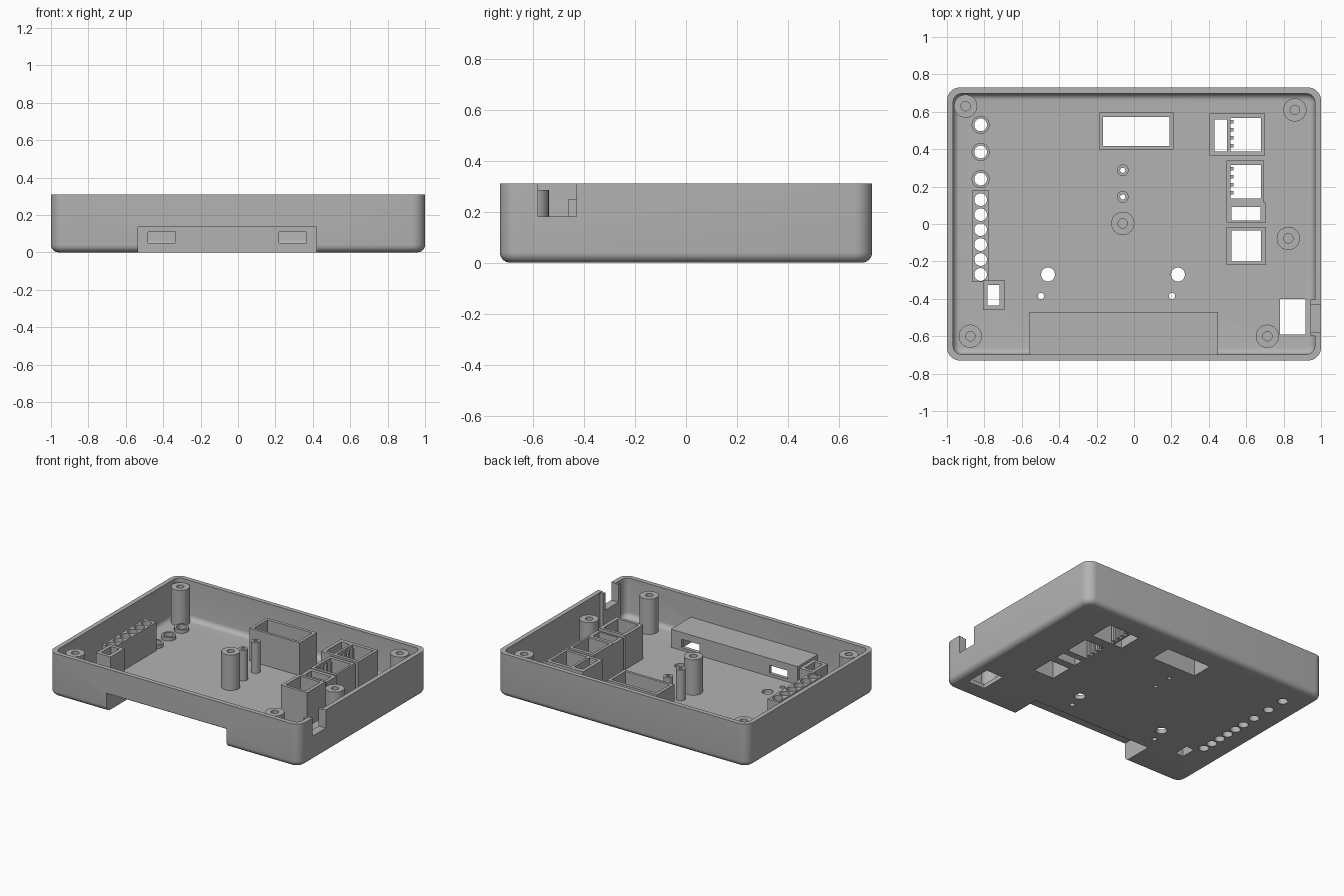
import bpy, bmesh
from mathutils import Matrix, Vector

if "Cube" in bpy.data.objects:
    bpy.data.objects.remove(bpy.data.objects["Cube"])

grey = bpy.data.materials.new("plain_grey")
grey.use_nodes = True
colour = (0.45, 0.45, 0.45, 1)
grey.diffuse_color = colour
grey.node_tree.nodes["Principled BSDF"].inputs["Base Color"].default_value = colour

TOP, FLOOR, BASE = 0.31, 0.03, 0.015


def add_box(bm, x0, x1, y0, y1, z0, z1):
    mid = Vector(((x0 + x1) / 2, (y0 + y1) / 2, (z0 + z1) / 2))
    size = Matrix.Diagonal((x1 - x0, y1 - y0, z1 - z0, 1))
    bmesh.ops.create_cube(bm, size=1, matrix=Matrix.Translation(mid) @ size)


def add_rod(bm, x, y, r, z0, z1, sides=32):
    bmesh.ops.create_cone(bm, cap_ends=True, segments=sides, radius1=r, radius2=r,
                          depth=z1 - z0, matrix=Matrix.Translation((x, y, (z0 + z1) / 2)))


def finish(bm, name):
    mesh = bpy.data.meshes.new(name)
    bm.to_mesh(mesh)
    bm.free()
    mesh.materials.append(grey)
    ob = bpy.data.objects.new(name, mesh)
    bpy.context.collection.objects.link(ob)
    return ob


def boxes(name, *specs):
    bm = bmesh.new()
    for s in specs:
        add_box(bm, *s)
    return finish(bm, name)


def rods(name, *specs):
    bm = bmesh.new()
    for s in specs:
        add_rod(bm, *s)
    return finish(bm, name)


def rounded_box(name, x, y, z0, z1, corner, bottom):
    bm = bmesh.new()
    add_box(bm, -x, x, -y, y, z0, z1)
    upright = [e for e in bm.edges if abs(e.verts[0].co.z - e.verts[1].co.z) > 0.01]
    bmesh.ops.bevel(bm, geom=upright, offset=corner, segments=8, profile=0.5, affect='EDGES')
    low = [e for e in bm.edges if all(v.co.z < z0 + 0.001 for v in e.verts)]
    bmesh.ops.bevel(bm, geom=low, offset=bottom, segments=6, profile=0.5, affect='EDGES')
    return finish(bm, name)


def activate(ob):
    bpy.ops.object.select_all(action='DESELECT')
    ob.select_set(True)
    bpy.context.view_layer.objects.active = ob


def cut(ob, *cutters):
    activate(ob)
    for c in cutters:
        m = ob.modifiers.new("cut", 'BOOLEAN')
        m.operation, m.solver, m.object = 'DIFFERENCE', 'EXACT', c
        bpy.ops.object.modifier_apply(modifier=m.name)


# Cutters
LOW, HIGH = -0.1, 0.5
windows = {
    "display": (-0.165, 0.19, 0.417, 0.572),
    "jack_a": (0.515, 0.68, 0.388, 0.567),
    "jack_a_side": (0.43, 0.497, 0.388, 0.56),
    "jack_b": (0.515, 0.68, 0.137, 0.315),
    "jack_c": (0.52, 0.677, 0.02, 0.09),
    "jack_d": (0.52, 0.68, -0.2, -0.035),
    "switch": (-0.783, -0.718, -0.435, -0.325),
    "side_port": (0.78, 0.917, -0.59, -0.4),
}
window_cut = boxes("window_cutter", *[w + (LOW, HIGH) for w in windows.values()])
strip_ys = [0.13 - 0.08 * i for i in range(6)]
ring_ys = [0.53, 0.385, 0.24]
pins = [(-0.06, 0.287), (-0.06, 0.145)]
light_cut = rods("light_hole_cutter",
                 *[(-0.82, y, 0.034, LOW, HIGH) for y in strip_ys + ring_ys],
                 *[(x, y, 0.014, LOW, HIGH) for x, y in pins],
                 *[(x, -0.27, 0.037, LOW, HIGH) for x in (-0.46, 0.235)],
                 *[(x, -0.385, 0.017, LOW, HIGH) for x in (-0.497, 0.203)])
recess_cut = boxes("recess_cutter", (-0.535, 0.42, -0.9, -0.495, LOW, 0.135))
notch_cut = boxes("notch_cutter", (0.88, 1.1, -0.58, -0.43, 0.18, HIGH))
slot_cut = boxes("slot_cutter", (-0.48, -0.335, -0.55, -0.4, 0.05, 0.11),
                 (0.22, 0.365, -0.55, -0.4, 0.05, 0.11))
cavity = rounded_box("cavity_cutter", 0.967, 0.697, FLOOR, HIGH, 0.045, 0.035)

# Open tray
tray = rounded_box("tray", 1.0, 0.73, 0, TOP, 0.07, 0.04)
cut(tray, cavity, window_cut, light_cut, recess_cut, notch_cut)

# Raised front housing with two slots over the recess
housing = boxes("front_housing", (-0.56, 0.45, -0.715, -0.47, BASE, 0.16))
cut(housing, recess_cut, slot_cut)

# Thickened wall around the side notch
guide = boxes("notch_guide", (0.943, 0.98, -0.6, -0.405, BASE, TOP - 0.005))
cut(guide, notch_cut)

# Rectangular shafts around the floor windows
shafts = {
    "display_shaft": (-0.187, 0.212, 0.398, 0.595, BASE, 0.265),
    "jack_shaft_a": (0.405, 0.7, 0.365, 0.592, BASE, 0.27),
    "jack_shaft_b": (0.495, 0.695, 0.116, 0.34, BASE, 0.27),
    "jack_shaft_c": (0.495, 0.702, 0.005, 0.115, BASE, 0.265),
    "jack_shaft_d": (0.495, 0.705, -0.22, -0.015, BASE, 0.275),
    "switch_shaft": (-0.807, -0.692, -0.46, -0.3, BASE, 0.25),
}
for name, spec in shafts.items():
    cut(boxes(name, spec), window_cut)

# Contact combs inside two of the shafts
for name, y0 in (("comb_a", 0.388), ("comb_b", 0.137)):
    boxes(name, *[(0.51, 0.532, y0 + 0.02 + 0.043 * i, y0 + 0.04 + 0.043 * i, 0.005, 0.25)
                  for i in range(4)])

# Indicator strip and rings
strip = boxes("indicator_strip", (-0.865, -0.775, -0.31, 0.18, BASE, 0.235))
cut(strip, light_cut)
rings = rods("indicator_rings", *[(-0.82, y, 0.048, BASE, 0.055) for y in ring_ys])
cut(rings, light_cut)

# Screw posts with blind holes, and two slim tubes
post_spots = [(-0.9, 0.63), (0.86, 0.61), (-0.875, -0.6), (0.713, -0.6),
              (0.825, -0.077), (-0.06, 0.003)]
screw_cut = rods("screw_cutter", *[(x, y, 0.025, 0.08, HIGH) for x, y in post_spots])
posts = rods("screw_posts", *[(x, y, 0.062, BASE, 0.285) for x, y in post_spots])
cut(posts, screw_cut)
tubes = rods("slim_tubes", *[(x, y, 0.031, BASE, 0.25) for x, y in pins])
cut(tubes, light_cut)

for c in (window_cut, light_cut, recess_cut, notch_cut, slot_cut, cavity, screw_cut):
    bpy.data.objects.remove(c)

# Smooth the rounded parts
for ob in (tray, strip, rings, posts, tubes):
    activate(ob)
    bpy.ops.object.shade_smooth_by_angle(angle=0.6)
